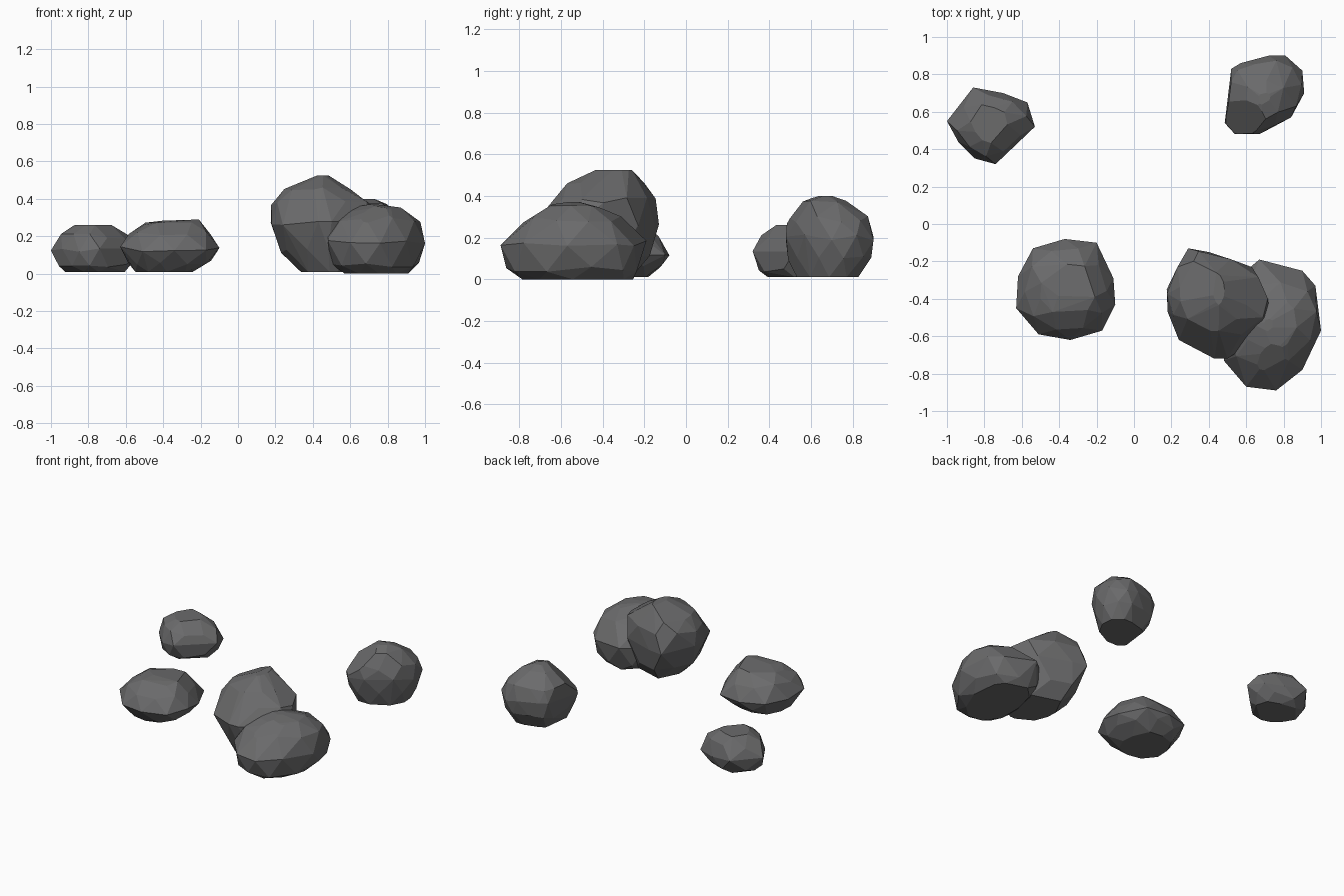
import bpy
import bmesh
import random
from math import radians
from mathutils import Vector

random.seed(4)

default_cube = bpy.data.objects.get("Cube")
if default_cube:
    bpy.data.objects.remove(default_cube, do_unlink=True)

# Single stone material
stone = bpy.data.materials.new("dark_grey_stone")
stone.use_nodes = True
stone_colour = (0.145, 0.145, 0.148, 1)
stone.diffuse_color = stone_colour
shader = stone.node_tree.nodes["Principled BSDF"]
shader.inputs["Base Color"].default_value = stone_colour
shader.inputs["Roughness"].default_value = 0.9


def ring_points(outline, centre, level, staggered):
    """Scale and shift the plan outline to one height; staggering gives triangular facets."""
    height, scale_x, scale_y, shift_x, shift_y = level
    points = [Vector(corner) for corner in outline]
    if staggered:
        following = points[1:] + points[:1]
        points = [(a + b) / 2 for a, b in zip(points, following)]
    for point in points:
        offset = point - centre
        yield Vector((centre.x + offset.x * scale_x + shift_x,
                      centre.y + offset.y * scale_y + shift_y,
                      height))


def chip(mesh, point, normal):
    """Slice a flat facet off the stone and close the cut."""
    geometry = mesh.verts[:] + mesh.edges[:] + mesh.faces[:]
    cut = bmesh.ops.bisect_plane(mesh, geom=geometry, plane_co=point,
                                 plane_no=normal, clear_outer=True)
    rim = [item for item in cut["geom_cut"] if isinstance(item, bmesh.types.BMEdge)]
    if rim:
        bmesh.ops.contextual_create(mesh, geom=rim)


def make_rock(name, outline, levels, chips=()):
    """Hull of staggered rings, with nearly flat facets merged and chips cut off."""
    xs, ys = zip(*outline)
    centre = Vector(((min(xs) + max(xs)) / 2, (min(ys) + max(ys)) / 2))
    mesh = bmesh.new()
    last = len(levels) - 1
    for index, level in enumerate(levels):
        for point in ring_points(outline, centre, level, index % 2 == 1):
            if 0 < index < last:
                point.z += random.uniform(-0.015, 0.015)
            mesh.verts.new(point)
    hull = bmesh.ops.convex_hull(mesh, input=mesh.verts[:])
    spare = set(hull["geom_interior"]) | set(hull["geom_unused"])
    spare = [item for item in spare if isinstance(item, bmesh.types.BMVert)]
    bmesh.ops.delete(mesh, geom=spare, context="VERTS")
    for point, normal in chips:
        chip(mesh, point, Vector(normal).normalized())
    bmesh.ops.dissolve_limit(mesh, angle_limit=radians(7),
                             verts=mesh.verts[:], edges=mesh.edges[:])
    bmesh.ops.recalc_face_normals(mesh, faces=mesh.faces[:])
    data = bpy.data.meshes.new(name)
    mesh.to_mesh(data)
    mesh.free()
    data.materials.append(stone)
    rock = bpy.data.objects.new(name, data)
    bpy.context.scene.collection.objects.link(rock)
    return rock


# Each level: height, scale x, scale y, shift x, shift y

# Tall boulder leaning on its neighbour
make_rock(
    "tall_boulder",
    [(.29, -.13), (.4, -.15), (.63, -.23), (.7, -.38), (.73, -.5), (.65, -.62),
     (.5, -.72), (.43, -.72), (.24, -.62), (.18, -.47), (.175, -.35)],
    [(.01, .6, .62, .05, -.02), (.12, .88, .88, .02, 0), (.27, 1, 1, 0, 0),
     (.38, 1, .84, 0, .04), (.45, .64, .63, -.03, .04), (.525, .12, .3, 0, .08)])

# Long low boulder with a broad flat facet at the front
make_rock(
    "low_boulder",
    [(.67, -.19), (.9, -.25), (.97, -.33), (1, -.57), (.9, -.78), (.76, -.89),
     (.6, -.87), (.48, -.73), (.48, -.5), (.54, -.3)],
    [(0, .65, .76, 0, .02), (.05, .93, .95, 0, 0), (.17, 1, 1, 0, 0),
     (.29, .96, .68, 0, .01), (.34, .5, .42, 0, 0), (.37, .1, .1, -.02, 0)],
    [((.75, -.77, .28), (0, -.5, .8))])

# Round flat stone at the front
make_rock(
    "flat_stone",
    [(-.54, -.13), (-.37, -.08), (-.2, -.1), (-.11, -.29), (-.1, -.43),
     (-.17, -.57), (-.34, -.62), (-.51, -.59), (-.63, -.45), (-.62, -.28)],
    [(.01, .58, .62, -.03, 0), (.06, .85, .88, 0, .01), (.13, 1, 1, 0, 0),
     (.22, .84, .84, 0, 0), (.275, .55, .5, .01, 0), (.283, .2, .2, 0, 0)])

# Small stone at the back
make_rock(
    "small_stone",
    [(-.86, .73), (-.7, .7), (-.57, .65), (-.53, .52), (-.64, .41), (-.74, .32),
     (-.85, .35), (-.94, .44), (-1, .55)],
    [(.01, .68, .64, 0, 0), (.05, .94, .92, 0, 0), (.12, 1, 1, 0, 0),
     (.2, .88, .86, 0, 0), (.26, .42, .5, -.01, .01)])

# Upright stone at the back with a chipped shoulder
make_rock(
    "upright_stone",
    [(.52, .83), (.57, .86), (.72, .9), (.81, .9), (.9, .82), (.91, .7),
     (.84, .57), (.67, .48), (.54, .48), (.485, .54), (.5, .72)],
    [(.01, .7, .7, 0, -.01), (.1, .95, .95, 0, 0), (.2, 1, 1, 0, 0),
     (.29, .95, .92, 0, -.01), (.365, .5, .52, 0, -.03), (.4, .15, .15, 0, -.02)],
    [((.59, .6, .32), (-.5, -.5, .7))])
